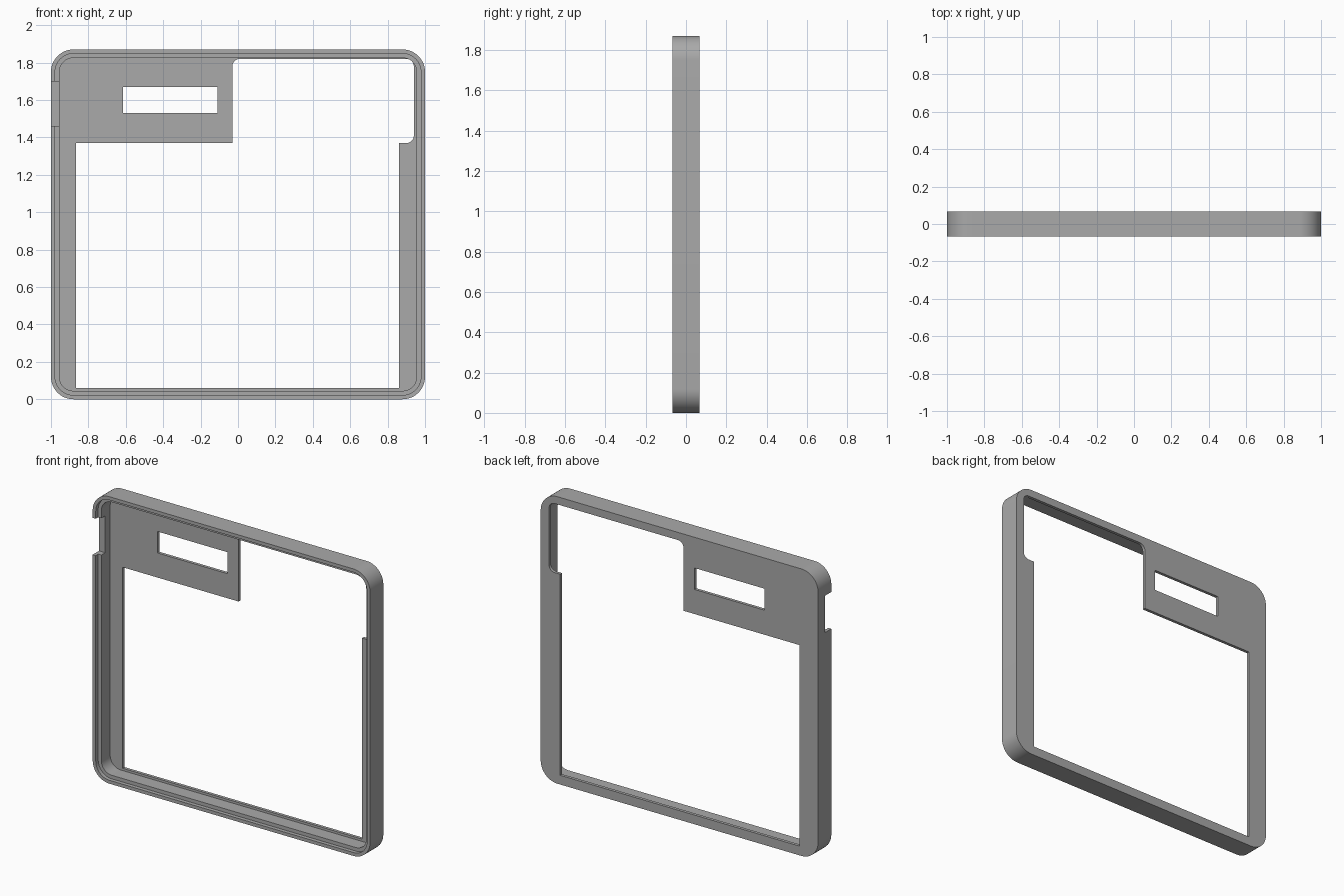
import bpy, bmesh, math
from mathutils import Vector

default = bpy.data.objects.get("Cube")
if default:
    bpy.data.objects.remove(default, do_unlink=True)

HEIGHT, FRONT, BACK = 1.87, -0.068, 0.068
PLATE = 0.02          # back plate thickness
CORNER = 0.12         # outer corner radius

grey = bpy.data.materials.new("plain grey")
grey.use_nodes = True
grey.diffuse_color = (0.4, 0.4, 0.4, 1)
grey.node_tree.nodes["Principled BSDF"].inputs["Base Color"].default_value = (0.4, 0.4, 0.4, 1)


def rounded(corners, steps=12):
    """Outline in x, z from right-angled corners (x, z, radius)."""
    points = []
    for i, (x, z, r) in enumerate(corners):
        p = Vector((x, z))
        if r == 0:
            points.append(p)
            continue
        a = (Vector(corners[i - 1][:2]) - p).normalized()
        b = (Vector(corners[(i + 1) % len(corners)][:2]) - p).normalized()
        for k in range(steps + 1):
            t = math.pi / 2 * k / steps
            points.append(p + r * (a * (1 - math.sin(t)) + b * (1 - math.cos(t))))
    return points


def box(x0, x1, z0, z1, r=0):
    return [(x0, z0, r), (x1, z0, r), (x1, z1, r), (x0, z1, r)]


def inset_box(d):
    return box(d - 1, 1 - d, d, HEIGHT - d, CORNER - d)


def prism(name, corners, y0, y1):
    bm = bmesh.new()
    face = bm.faces.new([bm.verts.new((p.x, y0, p.y)) for p in rounded(corners)])
    side = bmesh.ops.extrude_face_region(bm, geom=[face])
    moved = [g for g in side["geom"] if isinstance(g, bmesh.types.BMVert)]
    bmesh.ops.translate(bm, verts=moved, vec=(0, y1 - y0, 0))
    bmesh.ops.recalc_face_normals(bm, faces=bm.faces)
    mesh = bpy.data.meshes.new(name)
    bm.to_mesh(mesh)
    bm.free()
    mesh.materials.append(grey)
    obj = bpy.data.objects.new(name, mesh)
    bpy.context.collection.objects.link(obj)
    return obj


bezel = prism("bezel_frame", inset_box(0), FRONT, BACK)

# Window with a wider, rounded upper right part beside the solid panel
window = [(-0.865, 0.06, 0), (0.86, 0.06, 0), (0.86, 1.37, 0), (0.94, 1.37, 0.04),
          (0.94, 1.82, 0.04), (-0.03, 1.82, 0.04), (-0.03, 1.37, 0), (-0.865, 1.37, 0)]

cutters = [
    prism("lip_rebate", inset_box(0.022), FRONT - 0.1, FRONT + 0.025),
    prism("inner_cavity", inset_box(0.045), FRONT - 0.12, BACK - PLATE),
    prism("window_opening", window, -0.3, 0.3),
    prism("panel_slot", box(-0.615, -0.11, 1.53, 1.67), -0.3, 0.3),
    prism("side_notch", box(-1.1, -0.94, 1.46, 1.7), -0.25, -0.003),
]

# Cut each shape out of the frame, then discard the cutter
bpy.context.view_layer.objects.active = bezel
for cutter in cutters:
    cutter.hide_render = True
    cut = bezel.modifiers.new(cutter.name, "BOOLEAN")
    cut.operation = "DIFFERENCE"
    cut.solver = "EXACT"
    cut.object = cutter
    bpy.ops.object.modifier_apply(modifier=cut.name)
    bpy.data.objects.remove(cutter, do_unlink=True)

bpy.ops.object.select_all(action="DESELECT")
bezel.select_set(True)
bpy.ops.object.shade_smooth_by_angle(angle=math.radians(30))
